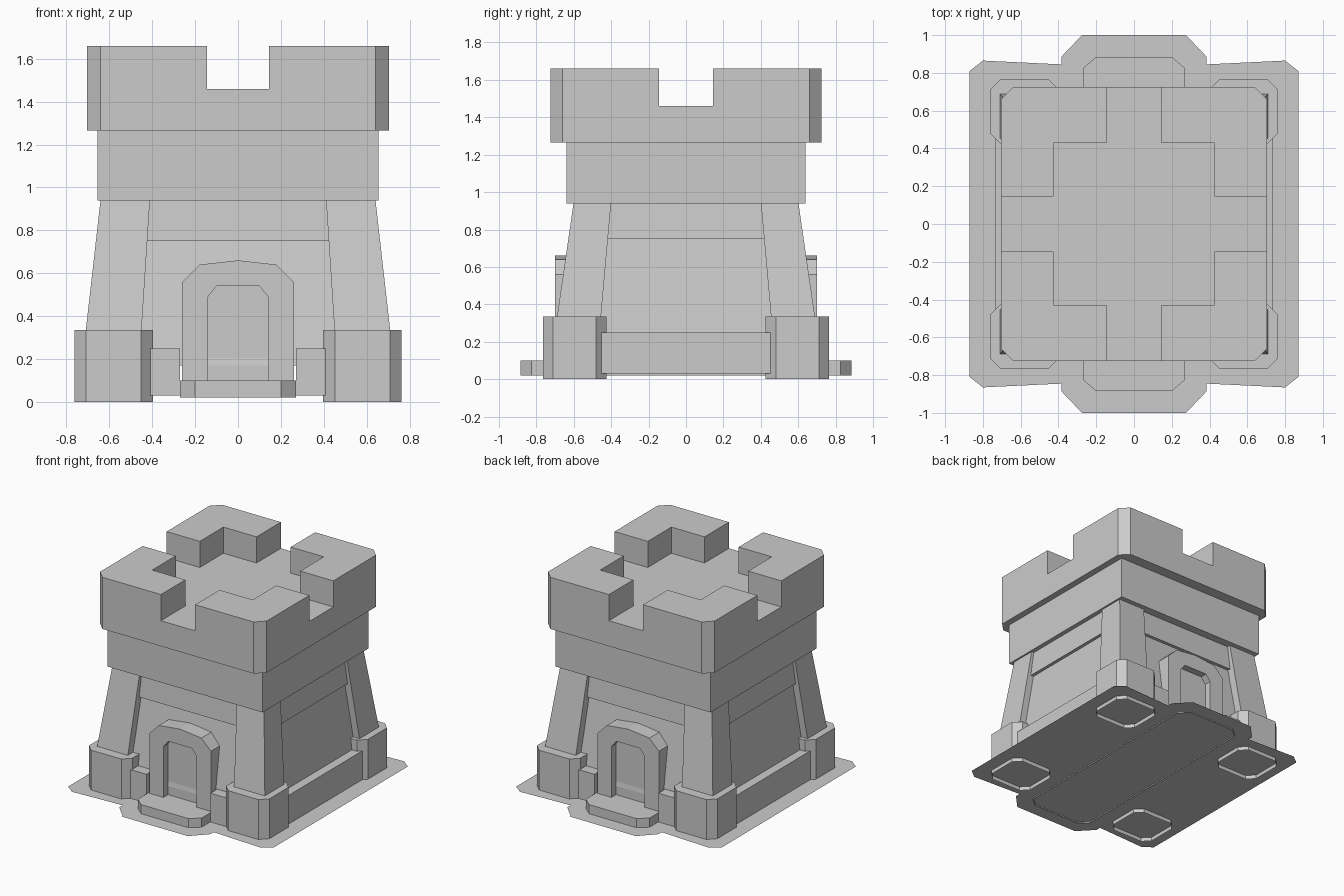
import bpy, bmesh

if "Cube" in bpy.data.objects:
    bpy.data.objects.remove(bpy.data.objects["Cube"])


def loft(name, rings, bottom=True, top=True):
    """Skin a stack of equal-length rings of 3D points."""
    bm = bmesh.new()
    vs = [[bm.verts.new(p) for p in r] for r in rings]
    n = len(vs[0])
    for a, b in zip(vs, vs[1:]):
        for i in range(n):
            j = (i + 1) % n
            bm.faces.new((a[i], a[j], b[j], b[i]))
    if bottom:
        bm.faces.new(vs[0][::-1])
    if top:
        bm.faces.new(vs[-1])
    bmesh.ops.recalc_face_normals(bm, faces=bm.faces)
    me = bpy.data.meshes.new(name)
    bm.to_mesh(me)
    bm.free()
    ob = bpy.data.objects.new(name, me)
    bpy.context.collection.objects.link(ob)
    return ob


def prism(name, pts, z0, z1, **kw):
    return loft(name, [[(x, y, z) for x, y in pts] for z in (z0, z1)], **kw)


def rect(x0, x1, y0, y1, z):
    return [(x0, y0, z), (x1, y0, z), (x1, y1, z), (x0, y1, z)]


def box(name, x0, x1, y0, y1, z0, z1):
    return loft(name, [rect(x0, x1, y0, y1, z) for z in (z0, z1)])


def quad_mirror(q):
    """Complete an outline from its +x +y quarter, listed counter-clockwise."""
    return (q + [(-x, y) for x, y in q[::-1]] + [(-x, -y) for x, y in q]
            + [(x, -y) for x, y in q[::-1]])


PLATE = 0.03

# Flat ground plate
outline = quad_mirror([(.87, .81), (.80, .865), (.385, .845), (.385, .885), (.275, 1.0)])
loft("ground_plate", [[(x, y, PLATE) for x, y in outline]], bottom=False)

# Door step slab running through the tower, open underneath
prism("door_steps", quad_mirror([(.27, .825), (.2, .885)]), .02, .10, bottom=False)

# Tapered wall core with a slightly proud upper strip
loft("wall_core", [rect(-x, x, -y, y, z) for x, y, z in
                   ((.675, .65, .17), (.61, .565, .75))])
loft("wall_upper_strip", [rect(-x, x, -y, y, z) for x, y, z in
                          ((.635, .59, .75), (.62, .575, .95))])

for sx in (-1, 1):
    # Low side wall wrapping to the front and back
    box("low_wall", *sorted((sx * .27, sx * .735)), -.72, .72, PLATE, .25)
    for sy in (-1, 1):
        # Leaning corner pillar
        loft("corner_pillar", [rect(sx * a, sx * b, sy * c, sy * d, z) for a, b, c, d, z in
                               ((.45, .71, .455, .69, .33), (.41, .64, .40, .60, .95))])
        # Eight-sided pillar base
        base = prism("pillar_base", quad_mirror([(.183, .115), (.128, .17)]), 0, .335,
                     bottom=False)
        base.location = (sx * .58, sy * .595, 0)

# Door arches and recessed doors, front and back
half = [(.26, .10), (.26, .56), (.18, .64)]
inner = [(.14, .10), (.14, .49), (.10, .54)]
arch = (half + [(0, .66)] + [(-x, z) for x, z in half[::-1]]
        + [(-x, z) for x, z in inner] + inner[::-1])
for s in (-1, 1):
    loft("door_arch", [[(x, s * y, z) for x, z in arch] for y in (.56, .70)])
    box("door", -.15, .15, *sorted((s * .56, s * .645)), .09, .55)

# Plain band under the battlements
box("upper_band", -.655, .655, -.64, .64, .94, 1.27)

# Battlements: chamfered block with a cross-shaped cut
battlements = prism("battlements", quad_mirror([(.705, .66), (.64, .725)]), 1.265, 1.66)
cutter = prism("battlement_cutter", quad_mirror(
    [(1, .145), (.425, .145), (.425, .43), (.145, .43), (.145, 1)]), 1.46, 1.9)
cutter.hide_render = True
mod = battlements.modifiers.new("cut", "BOOLEAN")
mod.operation = "DIFFERENCE"
mod.solver = "EXACT"
mod.object = cutter
bpy.context.view_layer.objects.active = battlements
bpy.ops.object.modifier_apply(modifier=mod.name)
bpy.data.objects.remove(cutter)
